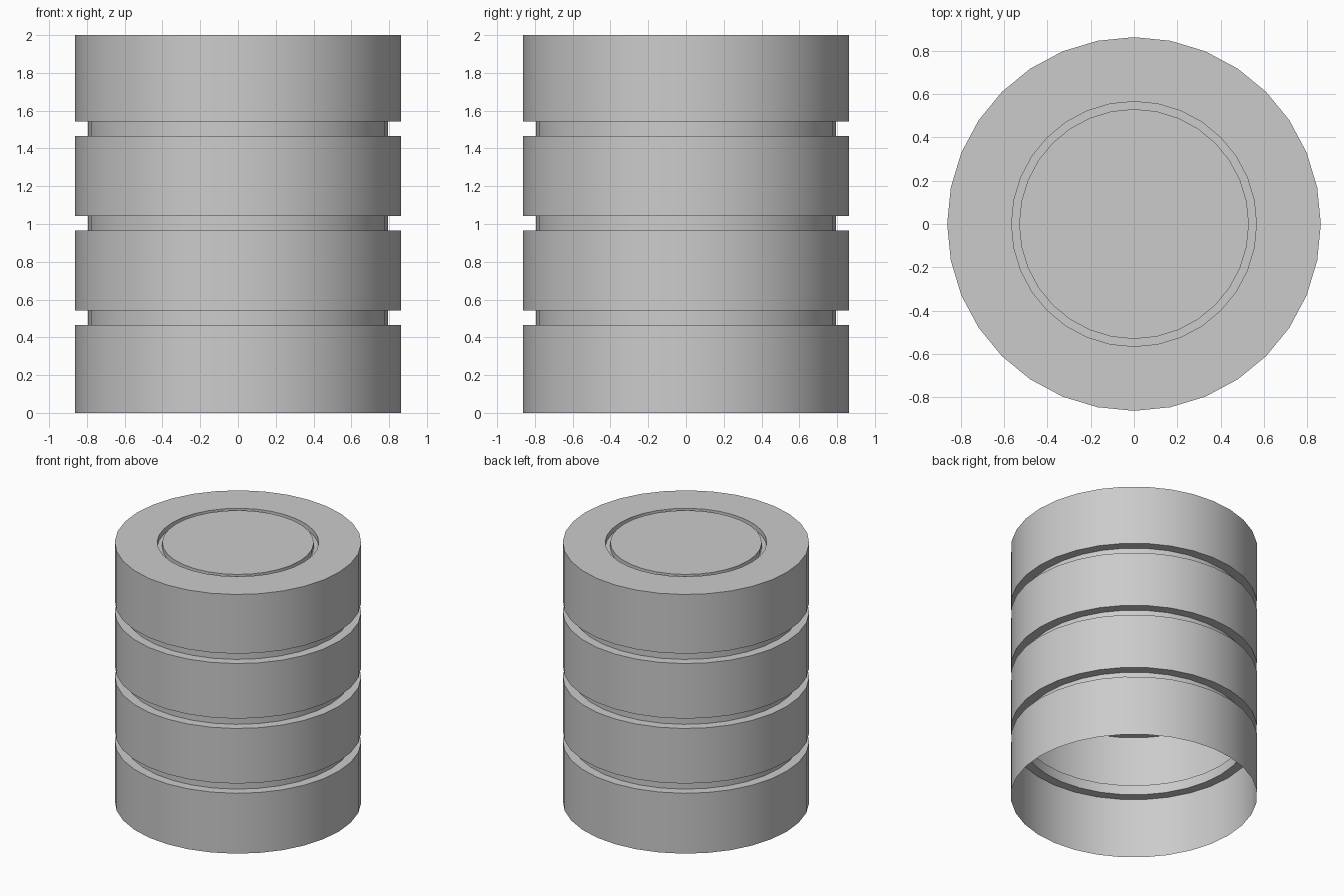
import bpy, bmesh, math

if "Cube" in bpy.data.objects:
    bpy.data.objects.remove(bpy.data.objects["Cube"])

SIDES = 32
R, R_GROOVE = 0.862, 0.793      # body and groove radii
RING_OUT, RING_IN, RING_DEPTH = 0.565, 0.53, 0.04

# Half profile of the open-bottomed shell, from the base up to the lid
profile = [(R, 0.0)]
for z0, z1 in [(0.466, 0.541), (0.966, 1.042), (1.467, 1.543)]:
    profile += [(R, z0), (R_GROOVE, z0), (R_GROOVE, z1), (R, z1)]
profile += [(R, 2.0), (RING_OUT, 2.0), (RING_OUT, 2.0 - RING_DEPTH),
            (RING_IN, 2.0 - RING_DEPTH), (RING_IN, 2.0)]

# Revolve the profile around z
bm = bmesh.new()
rings = []
for r, z in profile:
    rings.append([bm.verts.new((r * math.cos(2 * math.pi * i / SIDES),
                                r * math.sin(2 * math.pi * i / SIDES), z))
                  for i in range(SIDES)])
for low, high in zip(rings, rings[1:]):
    for i in range(SIDES):
        j = (i + 1) % SIDES
        bm.faces.new((low[i], low[j], high[j], high[i]))

# Central lid disc
bm.faces.new(rings[-1])

mesh = bpy.data.meshes.new("grooved_drum")
bm.to_mesh(mesh)
bm.free()
drum = bpy.data.objects.new("grooved_drum", mesh)
bpy.context.collection.objects.link(drum)

# Smooth walls with sharp rims
bpy.context.view_layer.objects.active = drum
drum.select_set(True)
bpy.ops.object.shade_smooth_by_angle(angle=math.radians(30))
